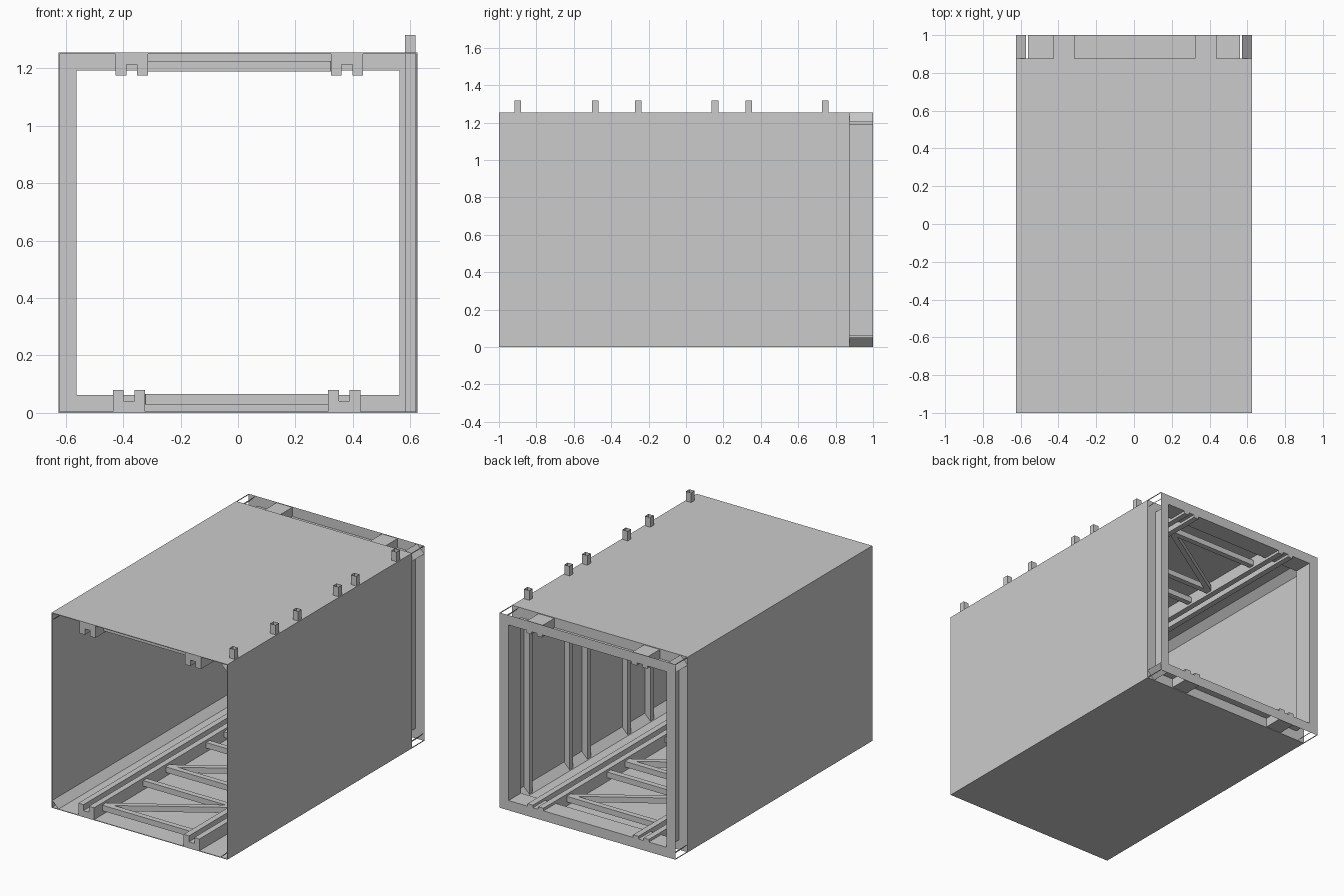
import bpy, math
from mathutils import Vector

if "Cube" in bpy.data.objects:
    bpy.data.objects.remove(bpy.data.objects["Cube"])

W, H = 0.625, 1.255          # half width and height of the shell
Y0, YP, Y1 = -1.0, 0.875, 1.0  # front, panel end, back
RIBS = [-0.9, -0.485, -0.255, 0.155, 0.335, 0.745]


def make(name, verts, faces):
    me = bpy.data.meshes.new(name)
    me.from_pydata(verts, [], faces)
    me.update()
    ob = bpy.data.objects.new(name, me)
    bpy.context.collection.objects.link(ob)
    return ob


def extrude(name, profile, ya, yb, caps=True):
    """Sweep a closed xz profile along y."""
    n = len(profile)
    verts = [(x, y, z) for y in (ya, yb) for x, z in profile]
    faces = [(i, (i + 1) % n, n + (i + 1) % n, n + i) for i in range(n)]
    if caps:
        faces += [tuple(reversed(range(n))), tuple(range(n, 2 * n))]
    return make(name, verts, faces)


def rect(x0, x1, z0, z1):
    return [(x0, z0), (x0, z1), (x1, z1), (x1, z0)]


def beam(name, a, b, width, z0, z1):
    """Horizontal bar from a to b in plan."""
    a, b = Vector(a), Vector(b)
    d = (b - a).normalized()
    s = Vector((-d.y, d.x)) * width / 2
    pts = [a - s, b - s, b + s, a + s]
    verts = [(p.x, p.y, z) for z in (z0, z1) for p in pts]
    return make(name, verts, [(3, 2, 1, 0), (4, 5, 6, 7)] +
                [(i, (i + 1) % 4, 4 + (i + 1) % 4, 4 + i) for i in range(4)])


# Outer shell panels
t = 0.004
extrude("floor_panel", rect(-W, W, 0, t), Y0, YP)
extrude("roof_panel", rect(-W, W, H - t, H), Y0, YP)
extrude("left_wall", rect(-W, -W + t, 0, H), Y0, YP)
extrude("right_wall", rect(W - t, W, 0, H), Y0, YP)

# Corner gussets and thin outer corner rods, running full length
for sx in (-1, 1):
    for top in (False, True):
        fz = (lambda z: H - z) if top else (lambda z: z)
        tag = ("right" if sx > 0 else "left") + ("_top" if top else "_bottom")
        make("corner_gusset_" + tag,
             [(sx * x, y, fz(z)) for y in (Y0, Y1)
              for x, z in ((W - 0.052, 0.0), (W, 0.052))],
             [(0, 1, 3, 2)])
        extrude("corner_rod_" + tag,
                [(sx * x, fz(z)) for x, z in rect(W - t, W, 0, t)], Y0, Y1)

# Back joint: outward-facing channel ring
f = 0.063
outer = rect(-W, W, 0, H)
inner = rect(-W + f, W - f, f, H - f)
rings = [(outer, Y1), (inner, Y1), (inner, YP), (outer, YP)]
make("back_channel_frame",
     [(x, y, z) for loop, y in rings for x, z in loop],
     [(r * 4 + i, r * 4 + (i + 1) % 4, r * 4 + 4 + (i + 1) % 4, r * 4 + 4 + i)
      for r in range(3) for i in range(4)])

# Floor and ceiling frames: grooved rails, crossbars and diagonals
for part, shift in (("floor", -0.005), ("ceiling", 0.005)):
    fz = (lambda z: H - z) if part == "ceiling" else (lambda z: z)
    for side, cx in (("left", -0.375), ("right", 0.375)):
        c = cx + shift
        prof = [(-.056, .004), (-.056, .08), (-.019, .08), (-.019, .042),
                (.019, .042), (.019, .08), (.056, .08), (.056, .004)]
        extrude(f"{part}_rail_{side}", [(c + x, fz(z)) for x, z in prof], Y0, Y1)
    za, zb = sorted((fz(0.03), fz(0.066)))
    for y in RIBS:
        beam(f"{part}_crossbar", (-.322, y), (.322, y), 0.036, za, zb)
    for i in range(0, 6, 2):
        beam(f"{part}_diagonal", (-.322, RIBS[i]), (.322, RIBS[i + 1]),
             0.034, za, zb)

# Open square tube posts along the right wall, rising through the roof
px, h, p = 0.6, 0.019, 0.0175
for y in RIBS:
    ring = [(px - h, y - p), (px + h, y - p), (px + h, y + p), (px - h, y + p)]
    make("wall_post", [(a, b, z) for z in (0.004, 1.317) for a, b in ring],
         [(i, (i + 1) % 4, 4 + (i + 1) % 4, 4 + i) for i in range(4)])
